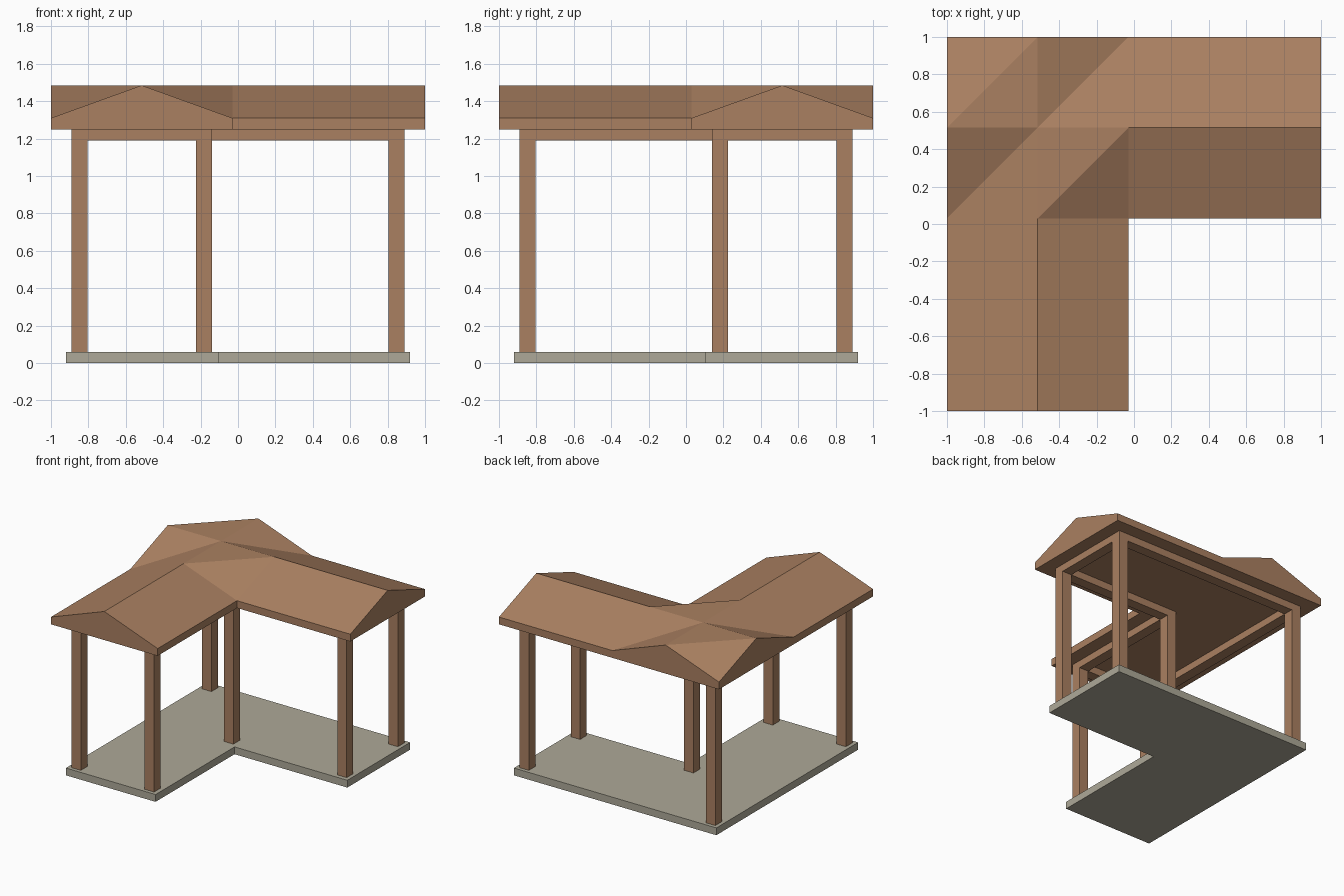
import bpy
import bmesh

if "Cube" in bpy.data.objects:
    bpy.data.objects.remove(bpy.data.objects["Cube"])


def material(name, rgb):
    m = bpy.data.materials.new(name)
    m.diffuse_color = (*rgb, 1)
    m.use_nodes = True
    m.node_tree.nodes["Principled BSDF"].inputs["Base Color"].default_value = m.diffuse_color
    return m


WOOD = material("brown wood", (0.402, 0.216, 0.119))
STONE = material("grey stone", (0.423, 0.397, 0.314))


def finish(name, bm, mat):
    bmesh.ops.recalc_face_normals(bm, faces=bm.faces)
    me = bpy.data.meshes.new(name)
    bm.to_mesh(me)
    bm.free()
    me.materials.append(mat)
    ob = bpy.data.objects.new(name, me)
    bpy.context.collection.objects.link(ob)
    return ob


def prism(name, outline, z0, z1, mat):
    """Upright extrusion of a plan outline."""
    bm = bmesh.new()
    low = [bm.verts.new((x, y, z0)) for x, y in outline]
    high = [bm.verts.new((x, y, z1)) for x, y in outline]
    bm.faces.new(low[::-1])
    bm.faces.new(high)
    n = len(outline)
    for i in range(n):
        j = (i + 1) % n
        bm.faces.new((low[i], low[j], high[j], high[i]))
    return finish(name, bm, mat)


def l_shape(outer, inner):
    """L plan with its inner corner at (-inner, inner)."""
    return [(-outer, -outer), (-inner, -outer), (-inner, inner),
            (outer, inner), (outer, outer), (-outer, outer)]


def box(name, x0, x1, y0, y1, z0, z1, mat):
    return prism(name, [(x0, y0), (x1, y0), (x1, y1), (x0, y1)], z0, z1, mat)


FLOOR, BEAM, CEIL, EAVE, RIDGE = 0.06, 1.19, 1.25, 1.31, 1.485
OUT, INN, W = 0.89, 0.14, 0.085    # post line outer faces and timber width

# L-shaped floor slab
prism("floor_slab", l_shape(0.92, 0.105), 0, FLOOR, STONE)

# Posts on every corner of the plan, beams flush with their outer faces
h = W / 2
corners = l_shape(OUT - h, INN + h)
for i, (x, y) in enumerate(corners):
    box(f"post_{i + 1}", x - h, x + h, y - h, y + h, FLOOR, CEIL, WOOD)
    u, v = corners[(i + 1) % len(corners)]
    if abs(u - x) > abs(v - y):
        box(f"beam_{i + 1}", min(x, u) + h, max(x, u) - h, y - h, y + h, BEAM, CEIL, WOOD)
    else:
        box(f"beam_{i + 1}", x - h, x + h, min(y, v) + h, max(y, v) - h, BEAM, CEIL, WOOD)

# Roof: two gabled wings crossing at the back left corner
E, M = 0.03, 0.515                 # inner eave and ridge offsets
bm = bmesh.new()
verts = {}


def v(x, y, z):
    key = (x, y, z)
    if key not in verts:
        verts[key] = bm.verts.new(key)
    return verts[key]


def face(*pts):
    bm.faces.new([v(*p) for p in pts])


# eave points and ridge points
fl, fr = (-1, -1, EAVE), (-E, -1, EAVE)
rf, rb = (1, E, EAVE), (1, 1, EAVE)
inner, back = (-E, E, EAVE), (-E, 1, EAVE)
left, corner = (-1, E, EAVE), (-1, 1, EAVE)
front_tip, right_tip = (-M, -1, RIDGE), (1, M, RIDGE)
left_tip, back_tip = (-1, M, RIDGE), (-M, 1, RIDGE)
south, east, mid = (-M, E, RIDGE), (-E, M, RIDGE), (-M, M, RIDGE)

# wing slopes
face(fl, front_tip, south, left)
face(front_tip, fr, inner, south)
face(inner, rf, right_tip, east)
face(east, right_tip, rb, back)
# crossing: two valleys, a flat crown and two corner slopes
face(left, south, mid)
face(left, mid, left_tip)
face(mid, east, back)
face(mid, back, back_tip)
face(south, east, mid)
face(south, inner, east)
face(left_tip, mid, back_tip)
face(left_tip, back_tip, corner)

# fascia and gable walls down to the flat ceiling
ring = [fl, front_tip, fr, inner, rf, right_tip, rb, back,
        back_tip, corner, left_tip, left]
low = [(x, y, CEIL) for x, y, z in ring]
for i in range(len(ring)):
    j = (i + 1) % len(ring)
    face(low[i], low[j], ring[j], ring[i])
face(*low[::-1])
finish("roof", bm, WOOD)
